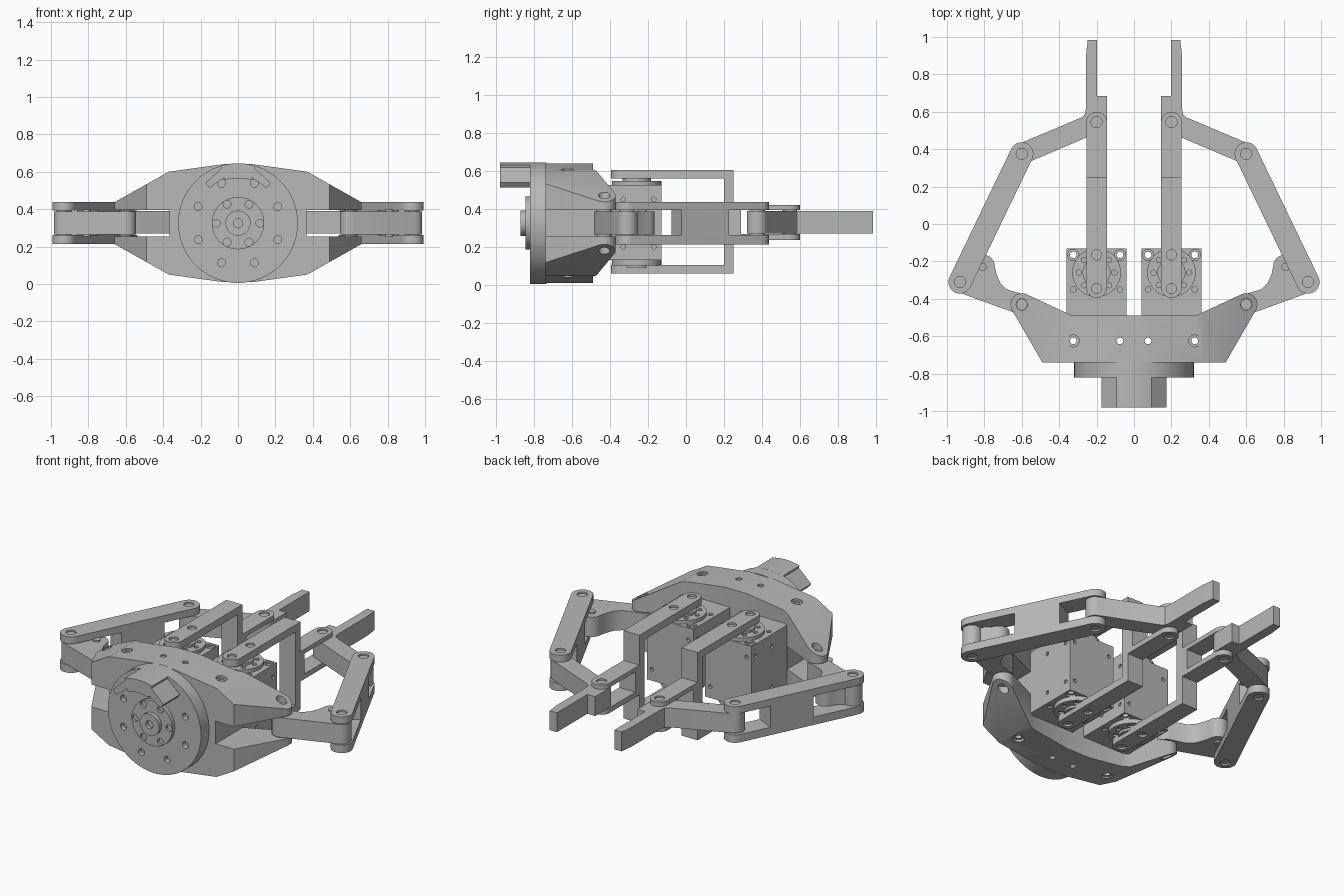
import bpy, bmesh
from math import cos, sin, radians, atan2, degrees
from mathutils import Vector

if "Cube" in bpy.data.objects:
    bpy.data.objects.remove(bpy.data.objects["Cube"], do_unlink=True)

grey = bpy.data.materials.new("machined_grey")
grey.use_nodes = True
COLOUR = (0.48, 0.48, 0.48, 1)
grey.diffuse_color = COLOUR
grey.node_tree.nodes["Principled BSDF"].inputs["Base Color"].default_value = COLOUR
MID = 0.325  # height of the symmetry plane


def finish(name, bm):
    bmesh.ops.recalc_face_normals(bm, faces=bm.faces[:])
    mesh = bpy.data.meshes.new(name)
    bm.to_mesh(mesh)
    bm.free()
    mesh.materials.append(grey)
    obj = bpy.data.objects.new(name, mesh)
    bpy.context.collection.objects.link(obj)
    return obj


def prism(name, outline, lo, hi, axis="z"):
    """Extrude an outline: (x, y) along z, (x, z) along y, or (y, z) along x."""
    place = {"z": lambda a, b, h: (a, b, h),
             "y": lambda a, b, h: (a, h, b),
             "x": lambda a, b, h: (h, a, b)}[axis]
    bm = bmesh.new()
    low = [bm.verts.new(place(a, b, lo)) for a, b in outline]
    high = [bm.verts.new(place(a, b, hi)) for a, b in outline]
    bm.faces.new(low)
    bm.faces.new(high)
    for i in range(len(low)):
        j = (i + 1) % len(low)
        bm.faces.new((low[i], low[j], high[j], high[i]))
    return finish(name, bm)


def arc(c, r, start, end, n=16):
    return [(c[0] + r * cos(radians(start + (end - start) * i / n)),
             c[1] + r * sin(radians(start + (end - start) * i / n))) for i in range(n + 1)]


def disc(name, c, r, lo, hi, axis="z", n=32):
    return prism(name, arc(c, r, 0, 360, n)[:-1], lo, hi, axis)


def box(name, x, y, z):
    return prism(name, [(x[0], y[0]), (x[1], y[0]), (x[1], y[1]), (x[0], y[1])], *z)


def boolean(obj, *cutters, op="DIFFERENCE"):
    for cutter in cutters:
        cutter.hide_render = True
        mod = obj.modifiers.new("cut", "BOOLEAN")
        mod.operation, mod.solver, mod.object = op, "EXACT", cutter
        graph = bpy.context.evaluated_depsgraph_get()
        mesh = bpy.data.meshes.new_from_object(obj.evaluated_get(graph))
        obj.modifiers.clear()
        obj.data = mesh
        bpy.data.objects.remove(cutter, do_unlink=True)
    return obj


def dimples(obj, centres, r, lo, hi, depth=0.01, axis="z"):
    """Shallow round recesses in both ends of a part."""
    for c in centres:
        boolean(obj, disc("cutter", c, r, lo - 0.02, lo + depth, axis, 20),
                disc("cutter", c, r, hi - depth, hi + 0.02, axis, 20))


def ring(c, r, count, offset=0):
    return arc(c, r, offset, offset + 360, count)[:-1]


# Housing: front silhouette crossed with plan silhouette, slotted at both wings
half_front = [(0.08, 0.315), (0.37, 0.275), (0.66, 0.112)]
quarter = half_front + [(x, -z) for x, z in reversed(half_front)]
front = [(x, MID + z) for x, z in quarter + [(-x, -z) for x, z in quarter]]
half_plan = [(0.49, -0.74)] + arc((0.6, -0.43), 0.06, -30, 115, 12) + [(0.33, -0.49)]
plan = half_plan + [(-x, y) for x, y in reversed(half_plan)]
housing = prism("housing", front, -0.9, -0.3, "y")
boolean(housing, prism("cutter", plan, -0.1, 0.8), op="INTERSECT")
for s in (-1, 1):
    boolean(housing, box("cutter", sorted((s * 0.365, s * 0.8)), (-0.9, -0.3), (0.255, 0.395)))
    boolean(housing, disc("cutter", (s * 0.6, -0.43), 0.03, -0.1, 0.8, n=24))
    for x in (0.075, 0.325):
        boolean(housing, disc("cutter", (s * x, -0.625), 0.018, -0.1, 0.8, n=20))
        dimples(housing, [(s * x, -0.625)], 0.032, 0.04, 0.61, 0.015)

# Mounting flange with bolt circles and a stepped hub
HUB = (0, MID)
flange = disc("mounting_flange", HUB, 0.32, -0.82, -0.735, "y", 64)
for c in ring(HUB, 0.23, 8, 22.5):
    boolean(flange, disc("cutter", c, 0.021, -0.9, -0.79, "y", 20))
hub = disc("hub", HUB, 0.14, -0.845, -0.81, "y", 48)
for c in ring(HUB, 0.117, 6):
    boolean(hub, disc("cutter", c, 0.021, -0.9, -0.83, "y", 20))
boss = disc("hub_boss", HUB, 0.067, -0.87, -0.84, "y", 32)
boolean(boss, disc("cutter", HUB, 0.025, -0.9, -0.85, "y", 20))

# Connector shroud on the flange
prism("connector_shroud", arc(HUB, 0.32, 73, 107) + arc(HUB, 0.24, 107, 73), -0.98, -0.81, "y")

# Everything below is built on the left and mirrored to the right
paired = []


def pair(obj):
    paired.append(obj)
    return obj


pair(prism("connector_tab", [(0.09, 0.617), (0.175, 0.54), (0.153, 0.513), (0.065, 0.575)],
           -0.98, -0.81, "y"))

# Actuator with an output disc on each end
AX = (0.2, -0.26)
motor = pair(box("motor", (0.04, 0.36), (-0.6, -0.13), (0.13, 0.525)))
for x in (0.075, 0.325):
    boolean(motor, disc("cutter", (x, -0.165), 0.018, 0, 0.7, n=20))
    dimples(motor, [(x, -0.165)], 0.03, 0.13, 0.525)
    dimples(motor, [(x, -0.35)], 0.015, 0.13, 0.525)
    for z in (0.2, 0.45):
        boolean(motor, disc("cutter", (x, z), 0.012, -0.145, -0.1, "y", 16))
for y in (-0.17, -0.33):
    dimples(motor, [(y, 0.2), (y, 0.45)], 0.012, 0.04, 0.36, axis="x")
for label, s in (("upper", 1), ("lower", -1)):
    lo, hi = sorted((MID + s * 0.19, MID + s * 0.222))
    horn = pair(disc(label + "_output_disc", AX, 0.13, lo, hi, n=40))
    dimples(horn, ring(AX, 0.095, 8), 0.014, lo, hi)
    lo, hi = sorted((MID + s * 0.22, MID + s * 0.237))
    pair(disc(label + "_output_spacer", AX, 0.075, lo, hi, n=32))

# Finger yoke wrapping round the motor, and the fork that carries the fingertip
yoke = pair(prism("finger_yoke", arc((0.2, -0.34), 0.055, 180, 360) + [(0.255, 0.25), (0.145, 0.25)],
                  0.06, 0.605))
boolean(yoke, box("cutter", (0, 0.4), (-0.6, 0.2), (0.105, 0.56)))
dimples(yoke, [(0.2, -0.345), (0.2, -0.165)], 0.027, 0.06, 0.605, 0.012)
fork = pair(prism("finger_fork", arc((0.2, 0.545), 0.055, 0, 180) + [(0.145, 0.245), (0.255, 0.245)],
                  0.235, 0.42))
boolean(fork, box("cutter", (0, 0.4), (0.29, 0.7), (0.267, 0.393)))
dimples(fork, [(0.2, 0.545)], 0.03, 0.235, 0.42)

# Fingertip: cranked arm ending in a stepped gripping bar
tip = arc((0.6, 0.375), 0.055, -113, 67) + [(0.28, 0.57), (0.262, 0.585), (0.257, 0.62),
      (0.257, 0.9), (0.247, 0.985), (0.198, 0.985), (0.198, 0.685), (0.145, 0.685)]
tip += arc((0.2, 0.545), 0.055, 180, 247, 8) + [(0.26, 0.46)]
pair(prism("fingertip", tip, 0.27, 0.39))

# Crank between the housing wing and the outer link
crank = arc((0.6, -0.43), 0.055, 110, 290) + arc((0.93, -0.31), 0.055, -70, 110)
crank += [(0.87, -0.22)] + arc((0.805, -0.225), 0.06, 30, 180, 10)
crank += [(0.735, -0.27), (0.715, -0.315), (0.68, -0.35)]
pair(prism("crank", crank, 0.265, 0.387))
pair(disc("crank_pin", (0.81, -0.23), 0.022, 0.255, 0.397, n=20))

# Outer link: rounded bar slotted at both ends
P, Q = Vector((0.93, -0.31)), Vector((0.6, 0.375))
along = Q - P
side = Vector((along.y, -along.x)).normalized()
turn = degrees(atan2(along.y, along.x))
link = pair(prism("outer_link", arc(P, 0.062, turn + 90, turn + 270) + arc(Q, 0.062, turn - 90, turn + 90),
                  0.213, 0.437))
for t0, t1 in ((-0.2, 0.38), (0.745, 1.2)):
    corners = [P + along * t + side * w for t, w in ((t0, -0.1), (t1, -0.1), (t1, 0.1), (t0, 0.1))]
    boolean(link, prism("cutter", [tuple(c) for c in corners], 0.262, 0.393))
dimples(link, [P, Q], 0.03, 0.213, 0.437)

# Pivot pins and their thin washers
for name, c, reach in (("wing", (0.6, -0.43), 0.115), ("crank_end", P, 0.1),
                       ("link_end", Q, 0.1), ("finger", (0.2, 0.545), 0.08)):
    pair(disc(name + "_pivot_pin", c, 0.0295, MID - reach, MID + reach, n=24))
    pair(disc(name + "_washer", c, 0.04, MID - 0.069, MID + 0.069, n=24))

# Mirror the left parts
for obj in paired:
    twin = obj.copy()
    twin.data = obj.data.copy()
    twin.name = "right_" + obj.name
    obj.name = "left_" + obj.name
    bpy.context.collection.objects.link(twin)
    for v in twin.data.vertices:
        v.co.x = -v.co.x
    twin.data.flip_normals()

# Smooth the round walls, keep machined edges crisp
bpy.ops.object.select_all(action="DESELECT")
parts = [o for o in bpy.context.collection.objects if o.type == "MESH" and grey.name in o.data.materials]
for obj in parts:
    obj.select_set(True)
bpy.context.view_layer.objects.active = parts[0]
bpy.ops.object.shade_smooth_by_angle(angle=radians(30))
